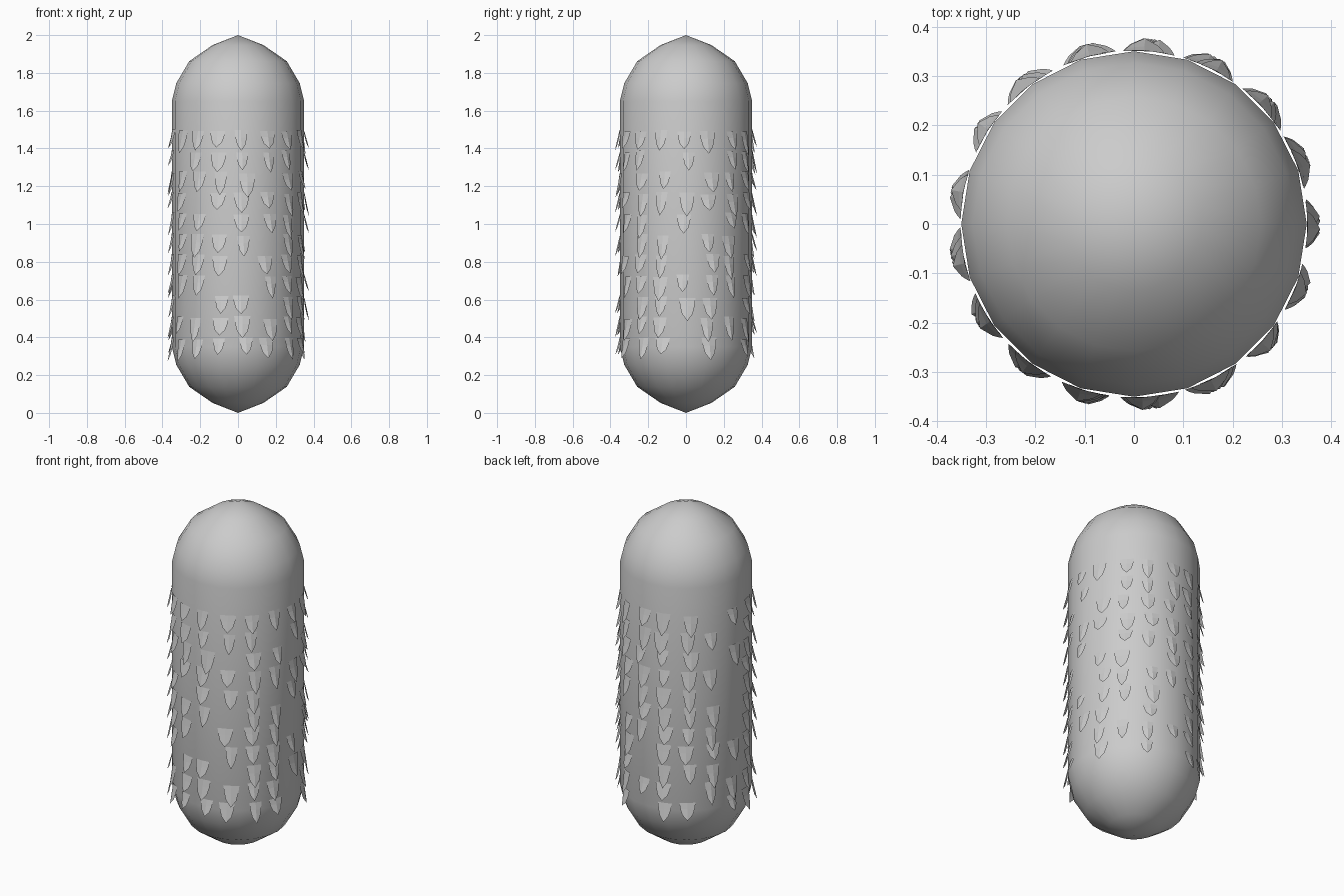
import bpy, bmesh, math, random
from mathutils import Vector

if "Cube" in bpy.data.objects:
    bpy.data.objects.remove(bpy.data.objects["Cube"])

random.seed(4)
SIDES, COLS = 20, 17


def make_object(name, bm):
    mesh = bpy.data.meshes.new(name)
    bm.to_mesh(mesh)
    bm.free()
    obj = bpy.data.objects.new(name, mesh)
    bpy.context.collection.objects.link(obj)
    return obj


# Body: lathed capsule, profile mirrored about z = 1
half = [(0.135, 0.053), (0.258, 0.138), (0.327, 0.255), (0.35, 0.35)]
profile = half + [(r, 2 - z) for r, z in reversed(half)]
bm = bmesh.new()
rings = []
for r, z in profile:
    rings.append([bm.verts.new((r * math.cos(math.tau * i / SIDES),
                                r * math.sin(math.tau * i / SIDES), z))
                  for i in range(SIDES)])
bottom, top = bm.verts.new((0, 0, 0)), bm.verts.new((0, 0, 2))
for i in range(SIDES):
    j = (i + 1) % SIDES
    for a, b in zip(rings, rings[1:]):
        bm.faces.new((a[i], a[j], b[j], b[i]))
    bm.faces.new((bottom, rings[0][j], rings[0][i]))
    bm.faces.new((top, rings[-1][i], rings[-1][j]))
for f in bm.faces:
    f.smooth = True
make_object("body", bm)


# One pointed scale: a thin ridged sheet flaring away from the body
def add_scale(bm, angle, z, width, length):
    out = Vector((math.cos(angle), math.sin(angle), 0))
    side = Vector((-math.sin(angle), math.cos(angle), 0))

    def point(s, d, lift):
        p = out * (0.349 + lift) + side * (s * width)
        return bm.verts.new((p.x, p.y, z - d * length))

    rows = [[point(s * w, d, lift + (ridge if s == 0 else 0)) for s in (-1, 0, 1)]
            for w, d, lift, ridge in ((0.5, 0, 0, 0.003),
                                      (0.44, 0.35, 0.006, 0.006),
                                      (0.32, 0.7, 0.015, 0.006))]
    tip = point(0, 1, 0.028)
    for a, b in zip(rows, rows[1:]):
        for k in (0, 1):
            bm.faces.new((a[k], b[k], b[k + 1], a[k + 1]))
    for k in (0, 1):
        bm.faces.new((rows[-1][k], tip, rows[-1][k + 1]))


# Scale rows from top to bottom; each entry lists the columns left bare
bare = [(7,), (16, 1, 10, 8), (0, 14, 7), (11, 8), (12, 16, 1, 7, 8),
        (14, 0, 3, 8), (13, 0, 8), (12, 13, 4), (10, 11, 14, 2, 4, 8),
        (0, 6), (0, 2, 4, 7)]
bm = bmesh.new()
for row, gaps in enumerate(bare):
    for col in range(COLS):
        if col in gaps:
            continue
        angle = math.tau * col / COLS + random.uniform(-0.05, 0.05)
        z = 1.495 - 0.11 * row + random.uniform(-0.008, 0.008)
        add_scale(bm, angle, z, random.uniform(0.062, 0.088),
                  random.uniform(0.085, 0.13))
make_object("scales", bm)
